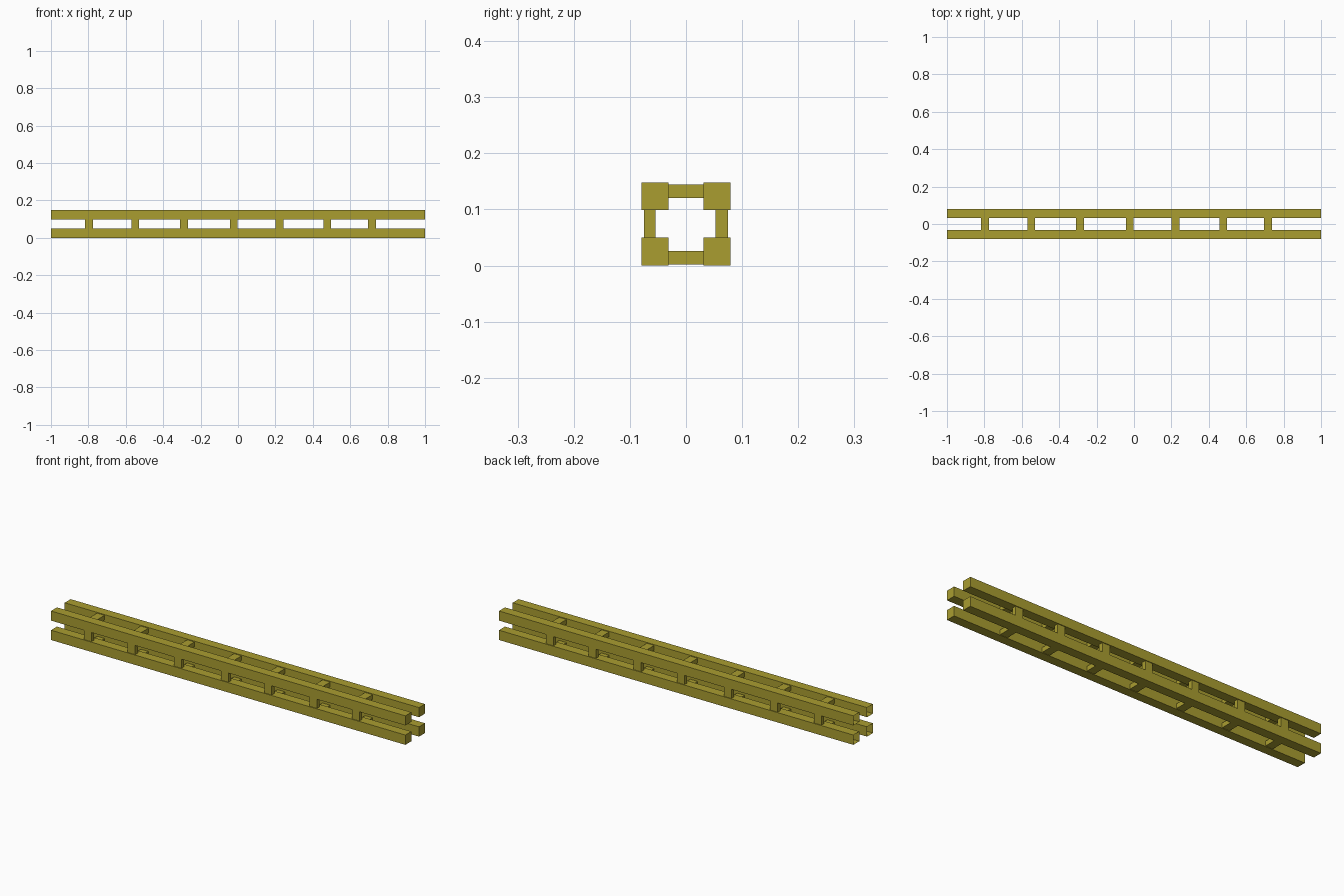
import bpy, bmesh
from mathutils import Vector

if "Cube" in bpy.data.objects:
    bpy.data.objects.remove(bpy.data.objects["Cube"])

mat = bpy.data.materials.new("olive_paint")
mat.diffuse_color = (0.40, 0.34, 0.03, 1)
mat.use_nodes = True
mat.node_tree.nodes["Principled BSDF"].inputs["Base Color"].default_value = mat.diffuse_color


def box(name, lo, hi, open_left=False):
    """Box between two corners, optionally without its -x end face."""
    lo, hi = Vector(lo), Vector(hi)
    bm = bmesh.new()
    bmesh.ops.create_cube(bm, size=1)
    bmesh.ops.scale(bm, vec=hi - lo, verts=bm.verts)
    bmesh.ops.translate(bm, vec=(lo + hi) / 2, verts=bm.verts)
    if open_left:
        bm.normal_update()
        ends = [f for f in bm.faces if f.normal.x < -0.9]
        bmesh.ops.delete(bm, geom=ends, context='FACES_ONLY')
    mesh = bpy.data.meshes.new(name)
    bm.to_mesh(mesh)
    bm.free()
    mesh.materials.append(mat)
    obj = bpy.data.objects.new(name, mesh)
    bpy.context.collection.objects.link(obj)
    return obj


INNER, OUTER = 0.031, 0.079     # beam extents in y
LEVELS = {"lower": (0.0, 0.05), "upper": (0.099, 0.148)}
STRUT_X = (-0.796, -0.549, -0.288, -0.023, 0.222, 0.477, 0.717)
HALF = 0.021                    # half strut width along x

# Four long corner beams, hollow at the left end
for level, (z0, z1) in LEVELS.items():
    box(f"{level}_front_beam", (-1, -OUTER, z0), (1, -INNER, z1), True)
    box(f"{level}_back_beam", (-1, INNER, z0), (1, OUTER, z1), True)

# A ring of four struts at each station
for i, x in enumerate(STRUT_X, 1):
    a, b = x - HALF, x + HALF
    box(f"front_strut_{i}", (a, -0.075, 0.05), (b, -0.054, 0.099))
    box(f"back_strut_{i}", (a, 0.053, 0.05), (b, 0.075, 0.099))
    box(f"bottom_strut_{i}", (a, -INNER, 0.002), (b, INNER, 0.026))
    box(f"top_strut_{i}", (a, -INNER, 0.12), (b, INNER, 0.144))
